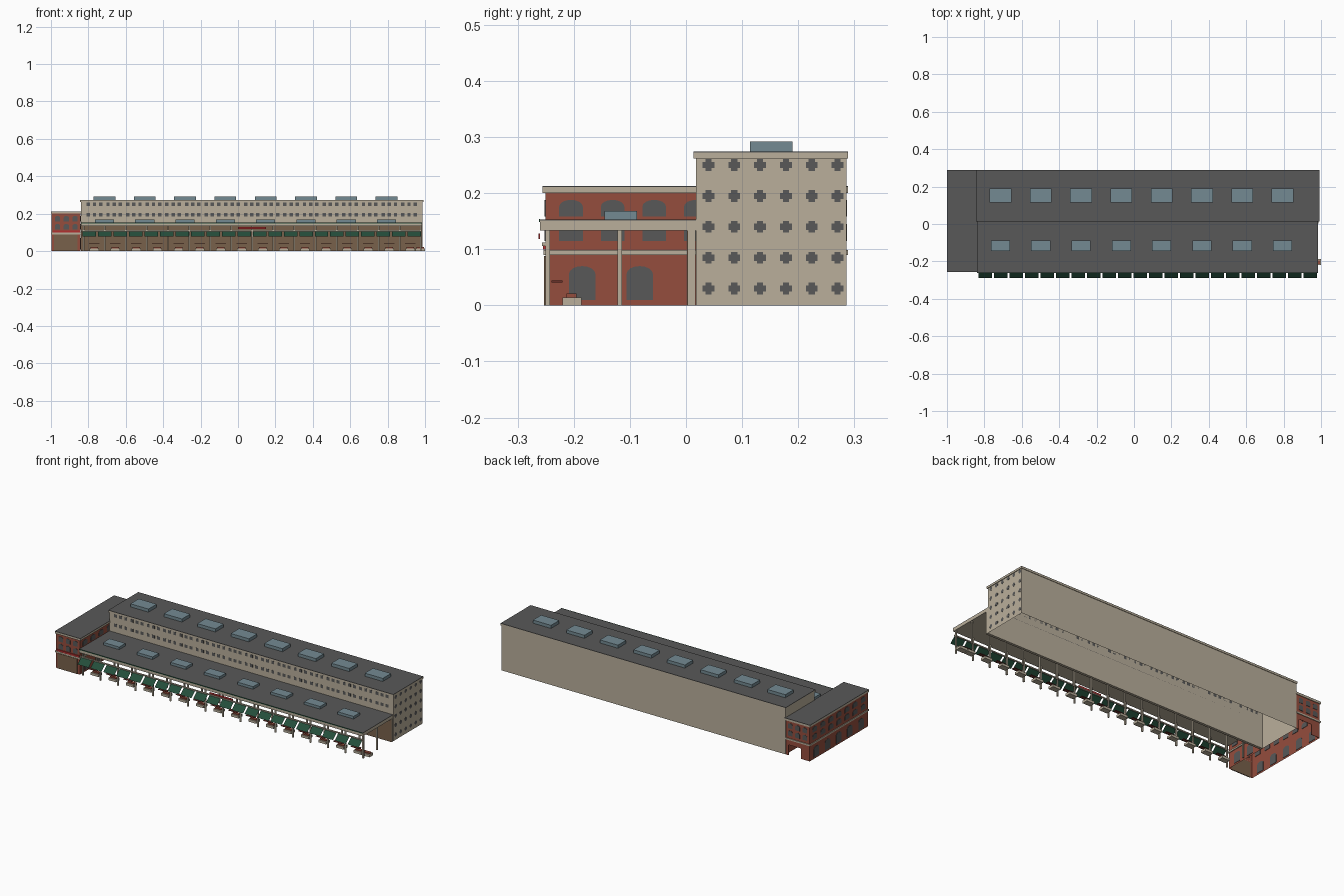
import bpy, bmesh, math
from mathutils import Vector

if "Cube" in bpy.data.objects:
    bpy.data.objects.remove(bpy.data.objects["Cube"], do_unlink=True)


def material(name, r, g, b):
    m = bpy.data.materials.new(name)
    m.use_nodes = True
    m.diffuse_color = (r, g, b, 1)
    m.node_tree.nodes["Principled BSDF"].inputs["Base Color"].default_value = (r, g, b, 1)
    return m


STONE = material("pale stone", .49, .43, .33)
DARK = material("dark grey", .098, .098, .098)
BRICK = material("red brick", .3, .075, .047)
GLASS = material("skylight blue", .175, .255, .29)
GREEN = material("awning green", .018, .075, .043)
WOOD = material("brown wood", .19, .12, .07)
RED = material("sign red", .45, .03, .03)
MAROON = material("rail maroon", .14, .03, .022)


def prism(bm, pts, axis, a, b):
    """Extrude a 2D outline along x or y, from a to b."""
    def put(w, u, v):
        return bm.verts.new((w, u, v) if axis == "x" else (u, w, v))
    lo = [put(a, u, v) for u, v in pts]
    hi = [put(b, u, v) for u, v in pts]
    bm.faces.new(lo)
    bm.faces.new(hi[::-1])
    n = len(pts)
    for i in range(n):
        j = (i + 1) % n
        bm.faces.new((lo[j], lo[i], hi[i], hi[j]))


def rect(u, v, w, h):
    return [(u - w/2, v), (u + w/2, v), (u + w/2, v + h), (u - w/2, v + h)]


def arch(u, v, w, h, rise):
    """Window outline with a curved head."""
    pts = [(u - w/2, v), (u + w/2, v)]
    for i in range(9):
        t = math.pi * i / 8
        pts.append((u + w/2 * math.cos(t), v + h - rise + rise * math.sin(t)))
    return pts


def plus(u, v, r, t):
    pts = []
    for sx, sy in ((1, 1), (-1, 1), (-1, -1), (1, -1)):
        corner = [(r, t), (t, t), (t, r)]
        if sx * sy < 0:
            corner.reverse()
        pts += [(u + sx * p, v + sy * q) for p, q in corner]
    return pts


def block(bm, x0, x1, y0, y1, z0, z1):
    prism(bm, [(y0, z0), (y1, z0), (y1, z1), (y0, z1)], "x", x0, x1)


def finish(bm, name, mat):
    me = bpy.data.meshes.new(name)
    bm.to_mesh(me)
    bm.free()
    me.materials.append(mat)
    ob = bpy.data.objects.new(name, me)
    bpy.context.collection.objects.link(ob)


def solid(bm, name, mat):
    bmesh.ops.recalc_face_normals(bm, faces=bm.faces)
    finish(bm, name, mat)


def boxes(name, mat, *dims):
    bm = bmesh.new()
    for d in dims:
        block(bm, *d)
    solid(bm, name, mat)


def shell(name, mat, dims, openings):
    """Hollow box of thin walls, without the sides that face the openings."""
    bm = bmesh.new()
    block(bm, *dims)
    bmesh.ops.recalc_face_normals(bm, faces=bm.faces)
    bm.normal_update()
    gone = [f for f in bm.faces if any(f.normal.dot(Vector(d)) > .9 for d in openings)]
    bmesh.ops.delete(bm, geom=gone, context="FACES")
    finish(bm, name, mat)


def spread(a, b, n):
    return [a + (b - a) * i / (n - 1) for i in range(n)]


DOWN, BACK = (0, 0, -1), (0, 1, 0)
T = .002

# Main hall, hollow and open below
X0, X1, Y0, Y1, H = -.84, .987, .018, .286, .265
shell("main_hall", STONE, (X0, X1, Y0, Y1, 0, H), [DOWN])
boxes("hall_cornice", STONE, (X0 - .004, .991, .013, .289, .262, .272))
boxes("hall_roof", DARK, (X0 - .004, .991, .013, .289, .272, .274))
boxes("shopfront_pier", STONE, (X0, X1, .004, Y0 - .001, 0, .133))
boxes("shopfront", WOOD, (X0, X1 - .002, .002, .004, 0, .133))

# Hall windows: flat panes on the end wall, groups of three on the front
PANE = .0006
bm = bmesh.new()
for z in spread(.03, .25, 5):
    for y in spread(.04, .27, 6):
        prism(bm, plus(y, z, .0105, .0055), "x", X1, X1 + PANE)
for z in (.195, .25):
    for bay in spread(-.7675, .9145, 17):
        for x in (bay - .033, bay, bay + .033):
            prism(bm, rect(x, z - .009, .018, .018), "y", Y0 - PANE, Y0)
solid(bm, "hall_windows", DARK)

# Canopy in front of the hall
boxes("canopy_slab", STONE, (X0, .985, -.26, Y0, .133, .151))
boxes("canopy_roof", DARK, (X0, .985, -.26, Y0, .151, .153))
boxes("canopy_edge", GREEN, (X0, .985, -.262, -.26, .149, .154))
posts = spread(-.825, .978, 17)
boxes("canopy_columns", STONE, *[
    (x - .004, x + .004, y - .004, y + .004, 0, .133)
    for x in posts for y in (-.246, -.118)])
boxes("sign_board", RED, (0, .15, -.263, -.26, .118, .128))

# Skylights on both roofs
centres = spread(-.714, .794, 8)
boxes("hall_skylights", GLASS, *[(x - .058, x + .058, .114, .19, .273, .292) for x in centres])
boxes("canopy_skylights", GLASS, *[(x - .051, x + .051, -.145, -.087, .152, .168) for x in centres])

# Row of sloping cloth awnings and the rail that carries them
bm = bmesh.new()
for x in spread(-.795, .943, 22):
    bm.faces.new([bm.verts.new(p) for p in (
        (x - .036, -.289, .077), (x + .036, -.289, .077),
        (x + .036, -.25, .112), (x - .036, -.25, .112))])
finish(bm, "awnings", GREEN)
boxes("awning_rail", STONE, (X0, .982, -.257, -.25, .106, .112))

# Rails and benches in each bay
bays = [(a + b) / 2 for a, b in zip(posts, posts[1:])]
boxes("bay_rails", MAROON, *[(x - .028, x + .028, -.24, -.22, .041, .044) for x in bays])
seats = bays + [.975]
boxes("bench_bases", STONE, *[(x - .025, x + .025, -.22, -.186, 0, .014) for x in seats])
boxes("bench_seats", BRICK, *[(x - .02, x + .02, -.213, -.195, .014, .021) for x in seats])

# Brick end building, hollow, with a doorway in its back wall
BX0, BX1, BY0, BY1 = -.996, -.842, -.25, .285
shell("brick_walls", BRICK, (BX0, BX1, BY0, BY1, 0, .2), [DOWN, BACK])
bm = bmesh.new()
prism(bm, [(BX0, 0), (-.94, 0), (-.94, .06), (-.86, .06), (-.86, 0),
           (BX1, 0), (BX1, .2), (BX0, .2)], "y", BY1 - T, BY1)
solid(bm, "brick_back_wall", BRICK)
boxes("brick_cornice", STONE, (-1, BX1 + .006, -.256, .289, .2, .211))
boxes("brick_roof", DARK, (-1, BX1 + .006, -.256, .289, .211, .213))
boxes("string_course", STONE,
      (-1, BX0, -.254, .289, .09, .099), (BX1, BX1 + .005, -.254, Y0, .09, .099),
      (BX0, BX1, -.254, BY0, .09, .099), (BX0, BX1, BY1, .289, .09, .099))
boxes("front_door", WOOD, (-.983, -.858, BY0 - .003, BY0 + T, 0, .088))
boxes("front_sign_band", RED, (-.99, -.846, BY0 - .005, BY0, .1, .11))

# Arched windows on the brick walls, seen inside and out
bm = bmesh.new()
for z in (.115, .158):
    for y in spread(-.205, .24, 7):
        prism(bm, arch(y, z, .042, .03, .012), "x", BX0 - T, BX0 + T)
        if y < .02:
            prism(bm, arch(y, z, .042, .03, .012), "x", BX1 - T, BX1 + T)
    for x in (-.965, -.918, -.871):
        prism(bm, arch(x, z, .028, .03, .009), "y", BY0 - T, BY0 + T)
        prism(bm, arch(x, z, .028, .03, .009), "y", BY1 - 2 * T, BY1 + T)
for y in spread(-.185, .225, 5):
    prism(bm, arch(y, .01, .047, .06, .014), "x", BX0 - T, BX0 + T)
    if y < .02:
        prism(bm, arch(y, .01, .047, .06, .014), "x", BX1 - T, BX1 + T)
solid(bm, "brick_windows", DARK)
